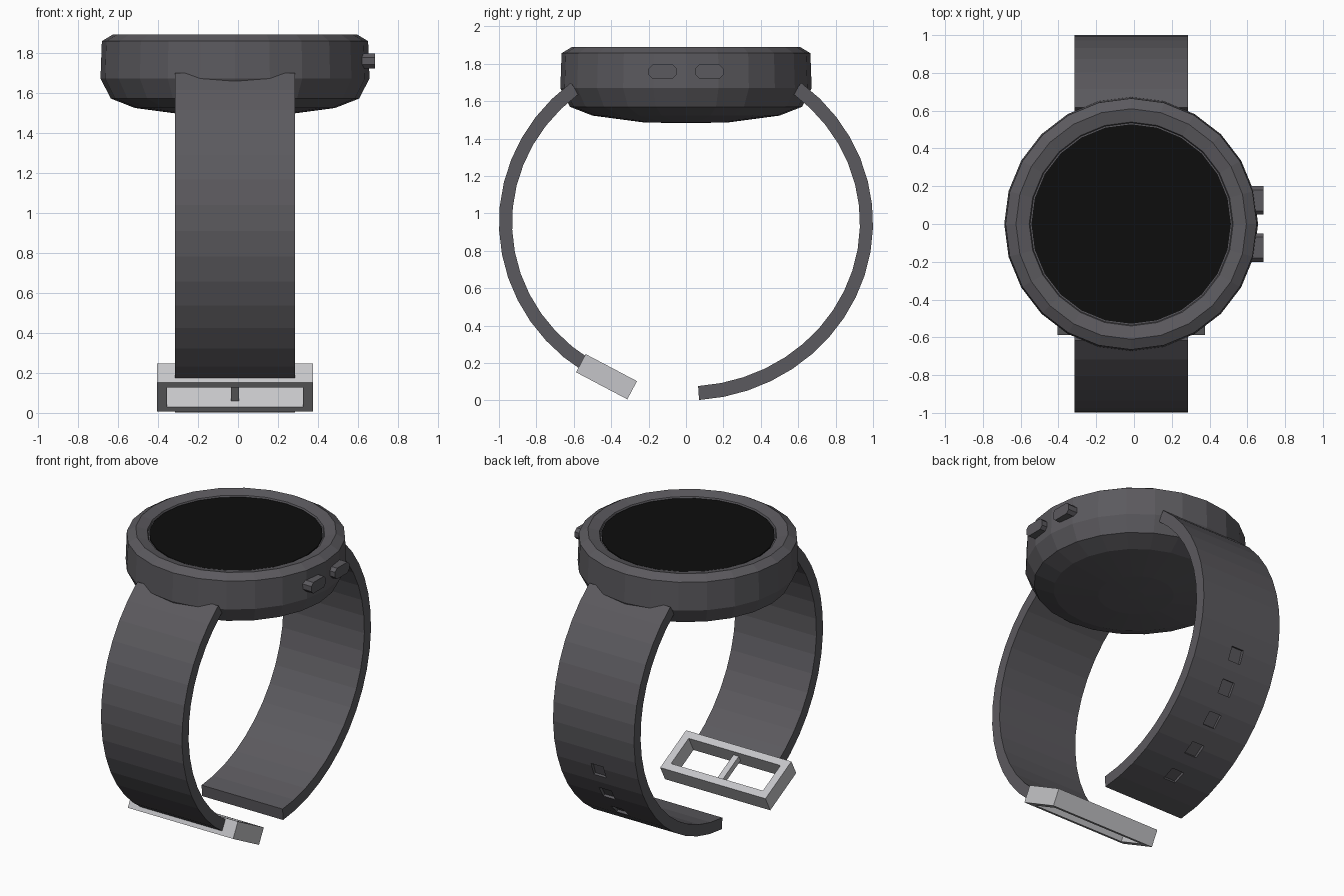
import bpy, bmesh
from math import sin, cos, radians, pi
from mathutils import Matrix, Vector

if "Cube" in bpy.data.objects:
    bpy.data.objects.remove(bpy.data.objects["Cube"])

CX = -0.015                      # middle of the watch across x
MID_Z, OUT, INN = 0.95, (1.0, 0.95), (0.93, 0.875)   # strap ellipses


def material(name, rgb):
    m = bpy.data.materials.new(name)
    m.use_nodes = True
    m.diffuse_color = (*rgb, 1)
    m.node_tree.nodes["Principled BSDF"].inputs["Base Color"].default_value = (*rgb, 1)
    return m


GREY = material("charcoal grey", (0.105, 0.101, 0.112))
BLACK = material("screen black", (0.004, 0.004, 0.004))
STEEL = material("light steel", (0.56, 0.56, 0.58))


def finish(bm, name, mat):
    bmesh.ops.recalc_face_normals(bm, faces=bm.faces)
    mesh = bpy.data.meshes.new(name)
    bm.to_mesh(mesh)
    bm.free()
    mesh.materials.append(mat)
    ob = bpy.data.objects.new(name, mesh)
    bpy.context.collection.objects.link(ob)
    return ob


def lathe(name, profile, mat, sides=24):
    """Turn a (radius, z) profile about the watch axis and cap both ends."""
    bm = bmesh.new()
    rings = [[bm.verts.new((CX + r * cos(2 * pi * i / sides), r * sin(2 * pi * i / sides), z))
              for i in range(sides)] for r, z in profile]
    for a, b in zip(rings, rings[1:]):
        for i in range(sides):
            j = (i + 1) % sides
            bm.faces.new((a[i], a[j], b[j], b[i]))
    bm.faces.new(rings[0])
    bm.faces.new(rings[-1])
    return finish(bm, name, mat)


def on_ellipse(radii, deg, side):
    """Point on the strap curve, measured from the bottom."""
    t = radians(deg)
    return side * radii[0] * sin(t), MID_Z - radii[1] * cos(t)


def strap(name, side, start, end, steps):
    bm = bmesh.new()
    rows = []
    for i in range(steps + 1):
        deg = start + (end - start) * i / steps
        o, n = on_ellipse(OUT, deg, side), on_ellipse(INN, deg, side)
        rows.append([bm.verts.new((CX + x, *p)) for x, p in
                     ((-0.3, o), (0.3, o), (0.3, n), (-0.3, n))])
    for a, b in zip(rows, rows[1:]):
        for k in range(4):
            m = (k + 1) % 4
            bm.faces.new((a[k], a[m], b[m], b[k]))
    bm.faces.new(rows[0])
    bm.faces.new(rows[-1])
    return finish(bm, name, GREY)


def add_box(bm, centre, size, matrix=Matrix()):
    bmesh.ops.create_cube(bm, size=1, matrix=matrix @ Matrix.Translation(centre)
                          @ Matrix.Diagonal((*size, 1)))


# Case with rounded back, bevelled rim and dished bezel
lathe("case", [(0.23, 1.487), (0.50, 1.523), (0.62, 1.57), (0.672, 1.67),
               (0.665, 1.857), (0.61, 1.89), (0.54, 1.872), (0.535, 1.86)], GREY)
lathe("case_back", [(0.05, 1.483), (0.23, 1.487)], GREY)
lathe("screen", [(0.528, 1.858), (0.528, 1.866)], BLACK)

# Side buttons: a lengthened octagon pushed out along x
for label, y0 in (("front", -0.125), ("rear", 0.125)):
    bm = bmesh.new()
    outline = [(0.075, 0.017), (0.055, 0.037), (-0.055, 0.037), (-0.075, 0.017)]
    outline += [(-a, -b) for a, b in outline]
    face = bm.faces.new([bm.verts.new((0.6, y0 + a, 1.758 + b)) for a, b in outline])
    push = bmesh.ops.extrude_face_region(bm, geom=[face])
    bmesh.ops.translate(bm, vec=(0.085, 0, 0),
                        verts=[v for v in push["geom"] if isinstance(v, bmesh.types.BMVert)])
    finish(bm, label + "_button", GREY)

# Straps
strap("buckle_strap", -1, 33, 142, 14)
hole_strap = strap("hole_strap", 1, 4, 142, 18)

# Shallow square sizing holes on the outer side of the rear strap
bm = bmesh.new()
for i in range(5):
    deg = 21 + 12.6 * i
    y, z = on_ellipse(OUT, deg, 1)
    turn = Matrix.Translation((CX, y, z)) @ Matrix.Rotation(radians(deg), 4, 'X')
    add_box(bm, (0, 0, 0), (0.09, 0.09, 0.04), turn)
cutter = finish(bm, "hole_cutter", GREY)
cutter.hide_render = True
cutter.hide_viewport = True
cut = hole_strap.modifiers.new("sizing holes", 'BOOLEAN')
cut.operation, cut.object, cut.solver = 'DIFFERENCE', cutter, 'EXACT'

# Buckle: a tilted rectangular frame with a centre prong
tilt = Matrix.Translation((CX, -0.425, 0.127)) @ Matrix.Rotation(radians(-27.8), 4, 'X')
W, L, T, B = 0.78, 0.31, 0.11, 0.05
bm = bmesh.new()
loops = []
for z in (-T / 2, T / 2):
    for inset in (0, B):
        loops.append([bm.verts.new(tilt @ Vector((sx * (W / 2 - inset), sy * (L / 2 - inset), z)))
                      for sx, sy in ((-1, -1), (1, -1), (1, 1), (-1, 1))])
low_out, low_in, top_out, top_in = loops
for a, b in ((low_out, low_in), (top_out, top_in), (low_out, top_out), (low_in, top_in)):
    for k in range(4):
        m = (k + 1) % 4
        bm.faces.new((a[k], a[m], b[m], b[k]))
finish(bm, "buckle_frame", STEEL)

bm = bmesh.new()
add_box(bm, (0, 0, 0), (0.04, L - 2 * B + 0.01, 0.04), tilt)
finish(bm, "buckle_prong", STEEL)
